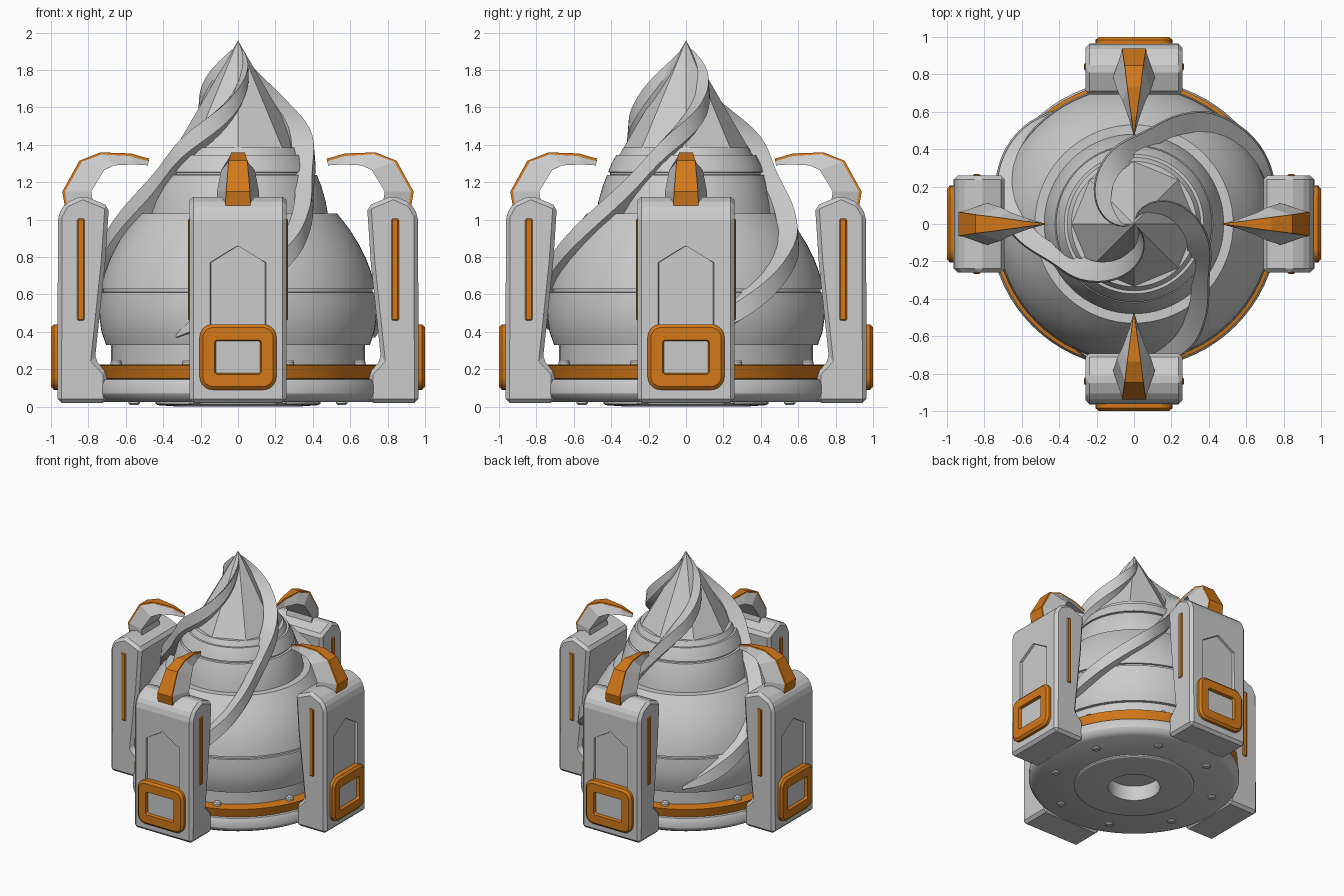
import bpy, bmesh
from math import sin, cos, pi, radians
from mathutils import Vector, Matrix

if "Cube" in bpy.data.objects:
    bpy.data.objects.remove(bpy.data.objects["Cube"])

orange = bpy.data.materials.new("orange_paint")
orange.diffuse_color = (0.65, 0.19, 0.01, 1)
orange.use_nodes = True
orange.node_tree.nodes["Principled BSDF"].inputs["Base Color"].default_value = orange.diffuse_color


def loft(name, rings, mat=None, smooth=0):
    """Closed skin over rings of equal point count, capped at both ends."""
    bm = bmesh.new()
    vs = [[bm.verts.new(p) for p in ring] for ring in rings]
    n = len(vs[0])
    for a, b in zip(vs, vs[1:]):
        for i in range(n):
            j = (i + 1) % n
            bm.faces.new((a[i], a[j], b[j], b[i]))
    bm.faces.new(vs[0])
    bm.faces.new(vs[-1])
    bmesh.ops.recalc_face_normals(bm, faces=bm.faces)
    me = bpy.data.meshes.new(name)
    bm.to_mesh(me)
    bm.free()
    if smooth:
        me.shade_smooth()
        me.set_sharp_from_angle(angle=radians(smooth))
    if mat:
        me.materials.append(mat)
    ob = bpy.data.objects.new(name, me)
    bpy.context.collection.objects.link(ob)
    return ob


def lathe(name, profile, n=72, mat=None, smooth=30, at=(0, 0)):
    return loft(name, [[(at[0] + r * cos(2 * pi * i / n), at[1] + r * sin(2 * pi * i / n), z)
                        for i in range(n)] for r, z in profile], mat, smooth)


def bevel(ob, width, segments=1):
    m = ob.modifiers.new("bevel", 'BEVEL')
    m.width, m.segments, m.limit_method, m.angle_limit = width, segments, 'ANGLE', radians(25)


def around(ob, count, start=0):
    """Bake modifiers, then repeat the part around the z axis."""
    bpy.context.view_layer.update()
    dg = bpy.context.evaluated_depsgraph_get()
    me = bpy.data.meshes.new_from_object(ob.evaluated_get(dg))
    ob.modifiers.clear()
    ob.data = me
    for i in range(count):
        o = ob if i == 0 else ob.copy()
        if i:
            bpy.context.collection.objects.link(o)
        o.rotation_euler.z = start + 2 * pi * i / count


# Base: underside hub with hole, disc, orange band, neck
lathe("base_hub", [(.19, .12), (.19, 0), (.32, 0), (.43, .008), (.44, .015), (.44, .13)])
lathe("base_disc", [(.19, .13), (.19, .025), (.72, .025), (.755, .045), (.77, .07), (.77, .115), (.755, .145), (.70, .15)])
lathe("base_band", [(.70, .14), (.742, .15), (.76, .22), (.74, .225), (.66, .225)], mat=orange)
lathe("base_neck", [(.68, .2), (.68, .34)])
around(lathe("band_bolt", [(.03, .2), (.03, .24), (.022, .25)], 16, at=(.705, 0)), 8, pi / 8)
around(lathe("underside_bolt", [(.03, .05), (.03, .018), (.022, .01)], 16, at=(.6, 0)), 8, pi / 8)

# Drill body tiers with thin grooves
lathe("drill_lower_tier", [(.60, .33), (.705, .33), (.73, .40), (.74, .47), (.742, .54), (.735, .61),
                           (.72, .612), (.72, .628), (.733, .63), (.715, .71), (.685, .79), (.645, .87),
                           (.595, .95), (.53, 1.033), (.40, 1.033)])
lathe("drill_upper_tier", [(.46, 1.0), (.48, 1.033), (.468, 1.1), (.445, 1.18), (.422, 1.238), (.405, 1.24),
                           (.405, 1.252), (.417, 1.254), (.398, 1.30), (.373, 1.345), (.33, 1.345)])
lathe("drill_collar", [(.365, 1.33), (.335, 1.385), (.25, 1.385)])
lathe("drill_tip", [(.335, 1.37), (.333, 1.385), (.001, 1.955)], 8, smooth=0)

# Spiral blades: path rows are height, body radius, angle, protrusion
path = [Vector(p) for p in ((1.89, .03, 75, .01), (1.75, .12, 48, .035), (1.58, .23, 18, .05),
                            (1.40, .35, -14, .06), (1.20, .43, -36, .06), (1.00, .57, -53, .06),
                            (.85, .66, -65, .06), (.65, .73, -84, .05), (.50, .74, -101, .04),
                            (.38, .72, -117, .004))]
rings = []
for k in range(len(path) - 1):
    a, b, c, d = path[max(k - 1, 0)], path[k], path[k + 1], path[min(k + 2, len(path) - 1)]
    for s in range(5 if k < len(path) - 2 else 6):
        t = s / 5
        z, r, ang, out = .5 * (2 * b + (c - a) * t + (2 * a - 5 * b + 4 * c - d) * t**2
                               + (3 * b - a - 3 * c + d) * t**3)
        h = min(1, out / .05 + .1)
        rings.append([(max(r + dr, .004) * cos(radians(ang)), max(r + dr, .004) * sin(radians(ang)), z + dz * h)
                      for dr, dz in ((-.07, .09), (out, .05), (out + .01, -.06), (-.07, -.09))])
around(loft("spiral_blade", rings, smooth=30), 3)

# Clamp pillar with a pointed recess in its outer face
side = [(.70, .02), (.965, .02), (.963, 1.02), (.925, 1.087), (.83, 1.13), (.69, 1.072),
        (.71, .77), (.765, .25), (.70, .18)]
pillar = loft("clamp_pillar", [[(r, y, z) for r, z in side] for y in (-.26, .26)])
bevel(pillar, .022)
shape = [(-.15, .3), (.15, .3), (.15, .77), (0, .86), (-.15, .77)]
cutter = loft("recess_cutter", [[(x, y * w, z) for y, z in shape] for x, w in ((.945, .97), (1.05, 1.13))])
cutter.hide_render = True
cutter.hide_set(True)
cut = pillar.modifiers.new("recess", 'BOOLEAN')
cut.operation, cut.object, cut.solver = 'DIFFERENCE', cutter, 'EXACT'
around(pillar, 4)
bpy.data.objects.remove(cutter)

# Orange rounded frame and the small screen inside it
def rounded(x, hw, hh, rad, zc=.265, n=6):
    pts = []
    for q, (sy, sz) in enumerate(((1, 1), (-1, 1), (-1, -1), (1, -1))):
        for i in range(n + 1):
            a = (q + i / n) * pi / 2
            pts.append((x, sy * (hw - rad) + rad * cos(a), zc + sz * (hh - rad) + rad * sin(a)))
    return pts


around(loft("pillar_frame", [rounded(.93, .205, .175, .07), rounded(.985, .205, .175, .07),
                             rounded(1.0, .188, .158, .055), rounded(1.0, .125, .092, .015),
                             rounded(.975, .118, .085, .01), rounded(.94, .118, .085, .01)],
            orange, 30), 4)
around(loft("frame_screen", [rounded(.94, .12, .087, .01), rounded(.978, .12, .087, .01)]), 4)

# Orange strips on both flanks of each pillar
for s, label in ((1, "left"), (-1, "right")):
    strip = loft("flank_strip_" + label, [[(x, s * y, z) for x, z in ((.82, .46), (.86, .46), (.86, 1.005), (.82, 1.005))]
                                          for y in (.24, .268)], orange)
    bevel(strip, .007)
    around(strip, 4)

# Claw stations: outer r, outer z, inner r, inner z, outer half width, inner half width
claw = [(.91, 1.06, .77, 1.06, .068, .115), (.925, 1.15, .785, 1.15, .064, .112),
        (.835, 1.31, .715, 1.265, .05, .09), (.725, 1.35, .66, 1.29, .036, .062),
        (.57, 1.34, .56, 1.295, .014, .026), (.477, 1.312, .482, 1.29, .002, .004)]
around(loft("claw", [[(a, -w, b), (a, w, b), (c, v, d), (c, -v, d)] for a, b, c, d, w, v in claw]), 4)
cover = []
for a, b, c, d, w, v in claw:
    n = Vector((a - c, 0, b - d)).normalized() * .014
    cover.append([Vector((a, y, b)) + n * k for y, k in ((-w, -.5), (w, -.5), (w, 1), (-w, 1))])
around(loft("claw_cover", cover, orange), 4)
